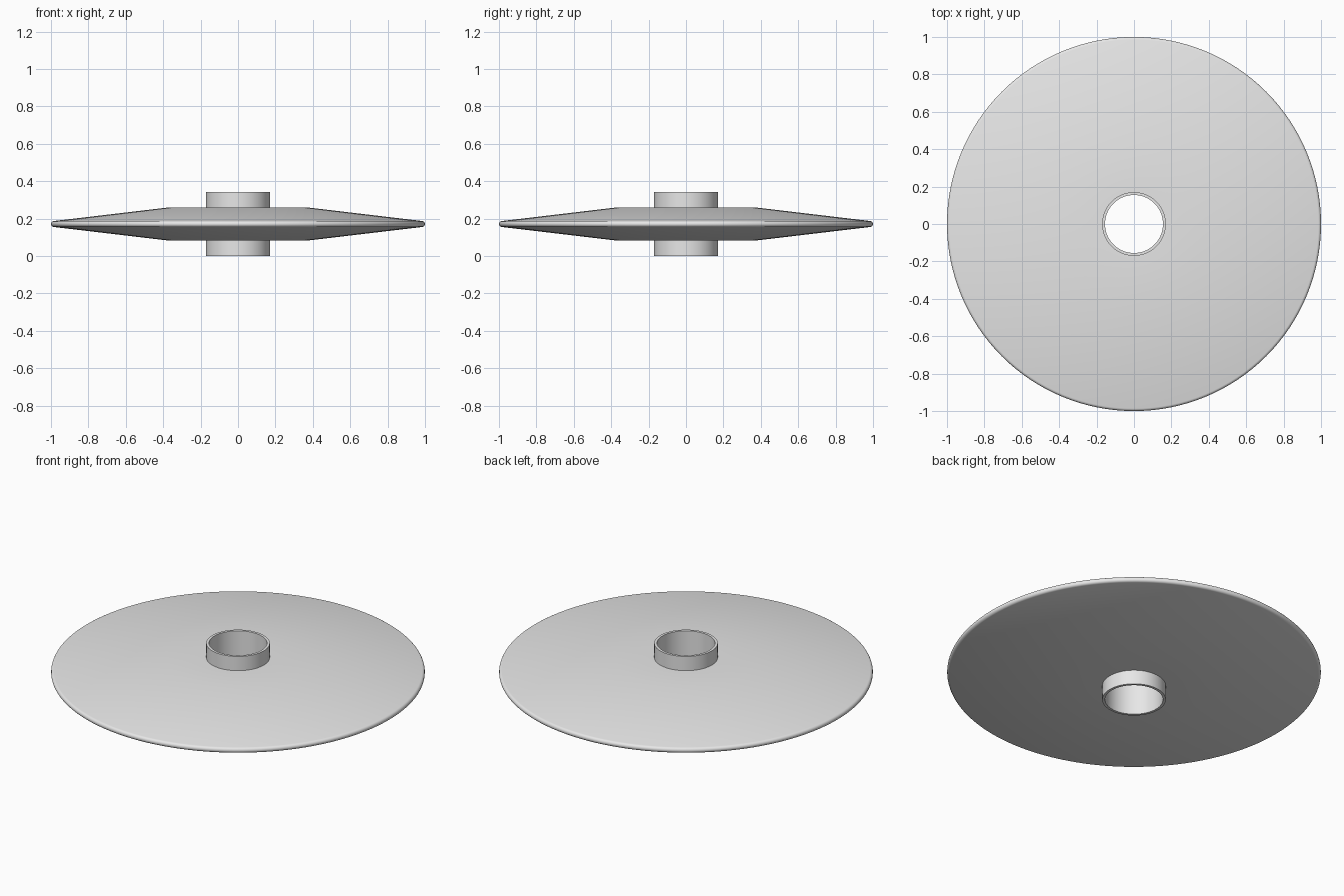
import bpy, bmesh, math

cube = bpy.data.objects.get("Cube")
if cube:
    bpy.data.objects.remove(cube, do_unlink=True)

MID = 0.171      # height of the symmetry plane
SEGMENTS = 128

grey = bpy.data.materials.new("light_grey")
grey.use_nodes = True
grey.diffuse_color = (0.8, 0.8, 0.8, 1)
grey.node_tree.nodes["Principled BSDF"].inputs["Base Color"].default_value = (0.8, 0.8, 0.8, 1)


def revolve(name, profile):
    """Turn a closed (radius, height) profile about the z axis."""
    bm = bmesh.new()
    verts = [bm.verts.new((r, 0, z)) for r, z in profile]
    edges = [bm.edges.new((v, verts[i - 1])) for i, v in enumerate(verts)]
    bmesh.ops.spin(bm, geom=verts + edges, cent=(0, 0, 0), axis=(0, 0, 1),
                   angle=math.tau, steps=SEGMENTS, use_merge=True)
    bmesh.ops.remove_doubles(bm, verts=bm.verts, dist=0.0001)
    bmesh.ops.recalc_face_normals(bm, faces=bm.faces)
    mesh = bpy.data.meshes.new(name)
    bm.to_mesh(mesh)
    bm.free()
    mesh.materials.append(grey)
    obj = bpy.data.objects.new(name, mesh)
    bpy.context.collection.objects.link(obj)
    bpy.ops.object.select_all(action="DESELECT")
    obj.select_set(True)
    bpy.context.view_layer.objects.active = obj
    bpy.ops.object.shade_smooth_by_angle(angle=math.radians(30))
    return obj


# Tapered disc: flat centre, sloping flanks and a rounded rim
rim = 0.016
taper = math.radians(83)
arc = [taper - 2 * taper * i / 10 for i in range(11)]
rim_points = [(1 - rim + rim * math.cos(a), MID + rim * math.sin(a)) for a in arc]
revolve("disc", [(0.163, MID + 0.087), (0.385, MID + 0.087)] + rim_points
        + [(0.385, MID - 0.087), (0.163, MID - 0.087)])

# Thin-walled hub tube, open through the middle
revolve("hub", [(0.155, 0), (0.17, 0), (0.17, 2 * MID), (0.155, 2 * MID)])
